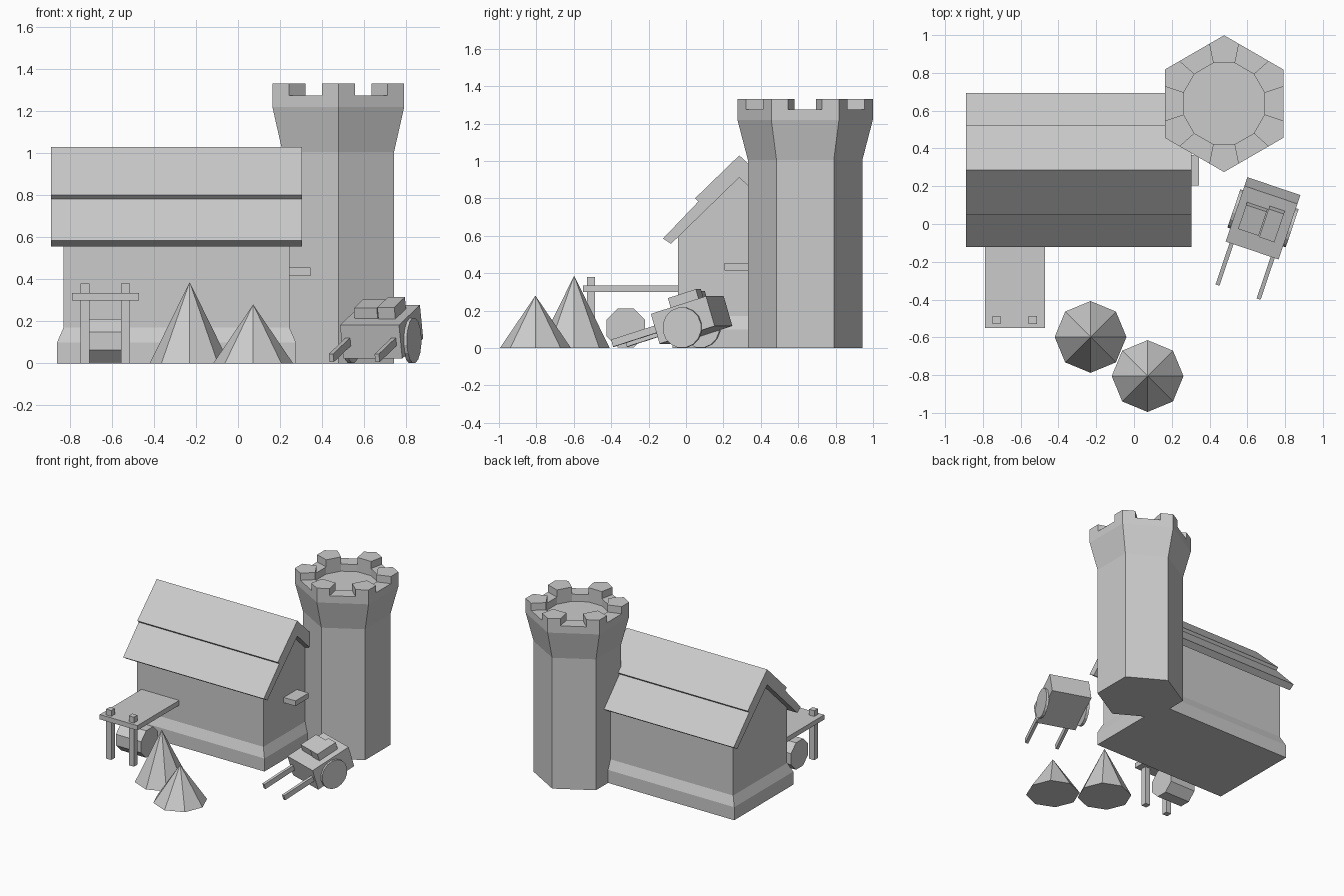
import bpy, bmesh
from math import sin, cos, pi, radians
from mathutils import Matrix, Vector

if "Cube" in bpy.data.objects:
    bpy.data.objects.remove(bpy.data.objects["Cube"])


def finish(name, bm, matrix=None):
    bmesh.ops.remove_doubles(bm, verts=bm.verts, dist=1e-5)
    bmesh.ops.recalc_face_normals(bm, faces=bm.faces)
    if matrix:
        bm.transform(matrix)
    mesh = bpy.data.meshes.new(name)
    bm.to_mesh(mesh)
    bm.free()
    obj = bpy.data.objects.new(name, mesh)
    bpy.context.collection.objects.link(obj)
    return obj


def loft(name, rings, cap_top=True, matrix=None):
    bm = bmesh.new()
    loops = [[bm.verts.new(p) for p in ring] for ring in rings]
    n = len(loops[0])
    for a, b in zip(loops, loops[1:]):
        for i in range(n):
            j = (i + 1) % n
            bm.faces.new((a[i], a[j], b[j], b[i]))
    bm.faces.new(loops[0][::-1])
    if cap_top:
        bm.faces.new(loops[-1])
    return finish(name, bm, matrix)


def box(name, center, size, matrix=None):
    bm = bmesh.new()
    bmesh.ops.create_cube(bm, size=1, matrix=Matrix.Translation(center) @ Matrix.Diagonal((*size, 1)))
    return finish(name, bm, matrix)


def ngon(n, r, z, center=(0, 0), turn=0.0):
    return [(center[0] + r * cos(turn + 2 * pi * i / n),
             center[1] + r * sin(turn + 2 * pi * i / n), z) for i in range(n)]


def x_prism(name, profile, x0, x1):
    return loft(name, [[(x, y, z) for y, z in profile] for x in (x0, x1)])


# House walls: flared plinth, rising to a gable ridge
HX, HY = -0.2925, 0.285


def wall_ring(hx, hy, z):
    return [(HX + sx * hx, HY + sy * hy, z) for sx, sy in ((-1, -1), (1, -1), (1, 1), (-1, 1))]


bm = bmesh.new()
rings = [wall_ring(0.568, 0.358, 0), wall_ring(0.568, 0.358, 0.10),
         wall_ring(0.5375, 0.328, 0.17), wall_ring(0.5375, 0.328, 0.593)]
loops = [[bm.verts.new(p) for p in r] for r in rings]
ridge = [bm.verts.new((HX + s * 0.5375, HY, 0.915)) for s in (-1, 1)]
for a, b in zip(loops, loops[1:]):
    for i in range(4):
        j = (i + 1) % 4
        bm.faces.new((a[i], a[j], b[j], b[i]))
bm.faces.new(loops[0][::-1])
t = loops[-1]
for f in ((t[0], t[1], ridge[1], ridge[0]), (t[2], t[3], ridge[0], ridge[1]),
          (t[1], t[2], ridge[1]), (t[3], t[0], ridge[0])):
    bm.faces.new(f)
finish("house_walls", bm)

# Two-step roof, profile mirrored about the ridge
half = [(0.048, 0.80), (0.066, 0.783), (-0.123, 0.585), (-0.08, 0.557)]
mirror = [(2 * HY - y, z) for y, z in reversed(half)]
x_prism("roof", [(HY, 1.03)] + half + [(HY, 0.912)] + mirror, -0.89, 0.305)

# Ledge on the gable wall
box("gable_ledge", (0.29, HY, 0.435), (0.11, 0.16, 0.04))

# Hexagonal tower
TC = (0.477, 0.637)
loft("tower_shaft", [ngon(6, r, z, TC, pi / 6) for r, z in ((0.306, 0), (0.306, 1.005), (0.362, 1.22))])

# Battlement ring with merlons on the six corners
bm = bmesh.new()
corner = [Vector(p) for p in ngon(6, 0.362, 1.22, TC, pi / 6)]
inner = [bm.verts.new(p) for p in ngon(12, 0.222, 1.22, TC, pi / 12)]
cv = [bm.verts.new(c) for c in corner]
before = [bm.verts.new(corner[i].lerp(corner[i - 1], 0.25)) for i in range(6)]
after = [bm.verts.new(corner[i].lerp(corner[(i + 1) % 6], 0.25)) for i in range(6)]
for i in range(6):
    a, b, c = inner[2 * i], inner[2 * i + 1], inner[(2 * i + 2) % 12]
    bm.faces.new((before[i], cv[i], after[i], b, a))
    bm.faces.new((after[i], before[(i + 1) % 6], c, b))
res = bmesh.ops.extrude_face_region(bm, geom=bm.faces[:])["geom"]
bmesh.ops.translate(bm, vec=(0, 0, 0.055), verts=[g for g in res if isinstance(g, bmesh.types.BMVert)])
tops = [g for g in res if isinstance(g, bmesh.types.BMFace) and len(g.verts) == 5]
for f in bmesh.ops.extrude_discrete_faces(bm, faces=tops)["faces"]:
    bmesh.ops.translate(bm, vec=(0, 0, 0.055), verts=f.verts[:])
finish("battlements", bm)

# Lean-to deck, posts and barrel
box("deck", (-0.63, -0.29, 0.317), (0.32, 0.52, 0.037))
for side, x in (("left", -0.728), ("right", -0.536)):
    box("deck_post_" + side, (x, -0.508, 0.19), (0.043, 0.043, 0.38))
barrel = [(-0.322 + y, 0.107 + z) for y, z, _ in ngon(8, 0.112, 0, turn=pi / 8)]
x_prism("barrel", barrel, -0.74, -0.525)

# Pointed tents
for name, c, h in (("tall_tent", (-0.23, -0.598), 0.387), ("short_tent", (0.072, -0.805), 0.28)):
    bm = bmesh.new()
    base = [bm.verts.new(p) for p in ngon(8, 0.19, 0, c)]
    tip = bm.verts.new((*c, h))
    bm.faces.new(base[::-1])
    for i in range(8):
        bm.faces.new((base[i], base[(i + 1) % 8], tip))
    finish(name, bm)

# Handcart tipped onto its handles
yaw = Matrix.Translation((0.683, 0.03, 0.15)) @ Matrix.Rotation(radians(-18.7), 4, 'Z')
tilt = yaw @ Matrix.Rotation(radians(17), 4, 'X')
box("cart_box", (0, 0, 0), (0.296, 0.325, 0.167), tilt)
box("cargo_small", (-0.05, 0.012, 0.108), (0.115, 0.14, 0.055), tilt)
box("cargo_long", (0.055, 0.02, 0.111), (0.085, 0.165, 0.06), tilt)
for side, s in (("left", -1), ("right", 1)):
    box("cart_handle_" + side, (s * 0.115, -0.29, 0), (0.022, 0.27, 0.04), tilt)
    disc = [ngon(16, 0.109, z, turn=pi / 16) for z in (-0.01, 0.01)]
    loft("cart_wheel_" + side, disc,
         matrix=yaw @ Matrix.Translation((s * 0.153, 0, -0.041)) @ Matrix.Rotation(pi / 2, 4, 'Y'))
